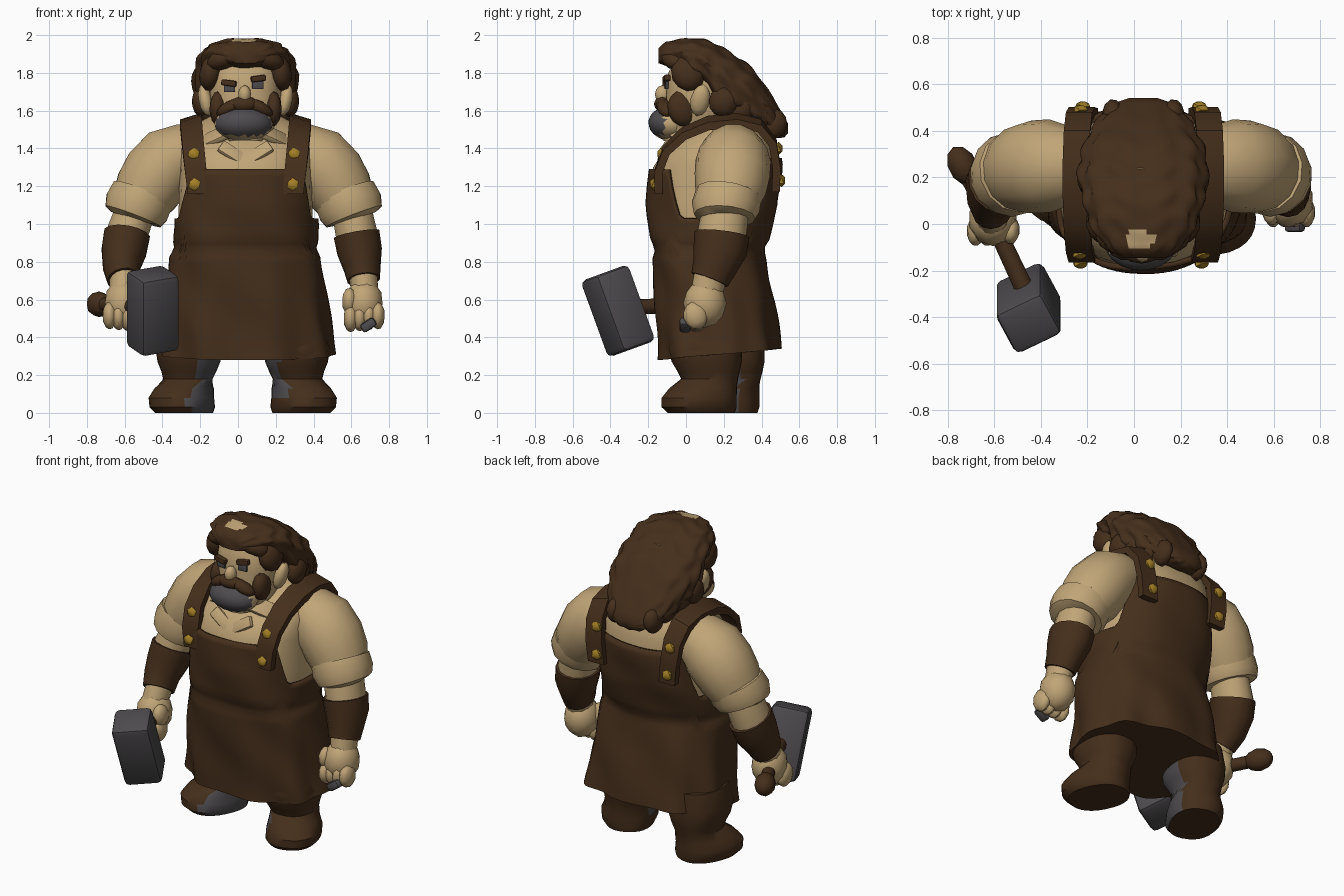
import bpy, bmesh, math
from math import sin, cos, pi, radians
from mathutils import Vector, Matrix, Euler

if "Cube" in bpy.data.objects:
    bpy.data.objects.remove(bpy.data.objects["Cube"])

CX = 0.04
SIDES = (("left", 1), ("right", -1))


def material(name, rgb):
    m = bpy.data.materials.new(name)
    m.use_nodes = True
    m.diffuse_color = (*rgb, 1)
    m.node_tree.nodes["Principled BSDF"].inputs["Base Color"].default_value = (*rgb, 1)
    return m


TAN = material("tan", (0.53, 0.375, 0.185))
BROWN = material("dark brown", (0.06, 0.028, 0.011))
GREY = material("iron grey", (0.075, 0.07, 0.075))
GOLD = material("brass", (0.38, 0.22, 0.02))


def finish(name, bm, mats, angle=40, rule=None):
    bmesh.ops.recalc_face_normals(bm, faces=bm.faces)
    bm.normal_update()
    if rule:
        for f in bm.faces:
            f.material_index = rule(f.calc_center_median(), f.normal)
    mesh = bpy.data.meshes.new(name)
    bm.to_mesh(mesh)
    bm.free()
    ob = bpy.data.objects.new(name, mesh)
    bpy.context.collection.objects.link(ob)
    for m in mats:
        mesh.materials.append(m)
    bpy.ops.object.select_all(action='DESELECT')
    ob.select_set(True)
    bpy.context.view_layer.objects.active = ob
    bpy.ops.object.shade_smooth_by_angle(angle=radians(angle))
    return ob


def oval(a, p):
    c, s = cos(a), sin(a)
    return (math.copysign(abs(c) ** (2 / p), c), math.copysign(abs(s) ** (2 / p), s))


def loft(name, rings, mats, n=20, p=2.0, wave=None, angle=40, rule=None):
    """Skin a list of (centre, u axis, v axis) oval rings and cap the ends."""
    bm = bmesh.new()
    rows = []
    for k, (c, u, v) in enumerate(rings):
        row = []
        for i in range(n):
            a = 2 * pi * (i + 0.5) / n
            x, y = oval(a, p)
            w = wave(a, k) if wave else 1
            row.append(bm.verts.new(Vector(c) + (Vector(u) * x + Vector(v) * y) * w))
        rows.append(row)
    for r, q in zip(rows, rows[1:]):
        for i in range(n):
            bm.faces.new((r[i], r[(i + 1) % n], q[(i + 1) % n], q[i]))
    bm.faces.new(rows[0])
    bm.faces.new(rows[-1])
    return finish(name, bm, mats, angle, rule)


def limb(name, pts, mat, wide=1.0, n=14, angle=40):
    """Tube through (x, y, z, radius) points, stretched front to back by wide."""
    ps = [Vector(q[:3]) for q in pts]
    rings = []
    for i, q in enumerate(pts):
        t = (ps[min(i + 1, len(ps) - 1)] - ps[max(i - 1, 0)]).normalized()
        side = Vector((0, 1, 0)) if abs(t.y) < 0.8 else Vector((0, 0, 1))
        u = t.cross(side).normalized()
        rings.append((ps[i], u * q[3], u.cross(t) * q[3] * wide))
    return loft(name, rings, [mat], n, angle=angle)


def placed(loc, rot, order='XYZ'):
    return Matrix.Translation(loc) @ Euler([radians(r) for r in rot], order).to_matrix().to_4x4()


def blob(name, loc, size, mats, rot=(0, 0, 0), detail=2, rule=None):
    bm = bmesh.new()
    bmesh.ops.create_icosphere(bm, subdivisions=detail, radius=1)
    bm.transform(placed(loc, rot) @ Matrix.Diagonal((*size, 1)))
    return finish(name, bm, mats, rule=rule)


def box(name, loc, size, mat, rot=(0, 0, 0), bevel=0.01, order='XYZ'):
    bm = bmesh.new()
    bmesh.ops.create_cube(bm, size=1)
    bm.transform(Matrix.Diagonal((*size, 1)))
    bmesh.ops.bevel(bm, geom=bm.edges[:], offset=bevel, segments=2, affect='EDGES', profile=0.5)
    bm.transform(placed(loc, rot, order))
    return finish(name, bm, [mat])


def table(rows, t):
    for a, b in zip(rows, rows[1:]):
        if t <= b[0]:
            f = max(0, (t - a[0]) / (b[0] - a[0]))
            return [p + (q - p) * f for p, q in zip(a[1:], b[1:])]
    return rows[-1][1:]


# Body profile: height, centre y, half width, half depth
BODY = [(0.3, 0.18, 0.45, 0.31), (0.6, 0.15, 0.41, 0.3), (0.83, 0.12, 0.385, 0.285),
        (0.87, 0.12, 0.36, 0.272), (0.91, 0.12, 0.37, 0.3), (1.1, 0.14, 0.365, 0.335),
        (1.3, 0.155, 0.36, 0.34), (1.4, 0.18, 0.36, 0.3), (1.5, 0.24, 0.33, 0.21),
        (1.57, 0.25, 0.2, 0.12)]

# Shirt torso, neck and collar
loft("shirt", [((CX, cy, z), (rx - 0.01, 0, 0), (0, ry - 0.01, 0))
               for z, cy, rx, ry in BODY[3:]], [TAN], n=32, p=2.45)
limb("neck", [(CX, 0.17, 1.4, 0.17), (CX, 0.12, 1.6, 0.14)], TAN)
for side, s in SIDES:
    box(side + "_collar", (CX + s * 0.14, -0.02, 1.47), (0.17, 0.035, 0.1), TAN, (-48, s * 22, s * 25))
    box(side + "_lapel", (CX + s * 0.07, -0.12, 1.375), (0.15, 0.03, 0.07), TAN, (-35, s * -32, s * 8))

# Apron: a wrapped sheet with high front and back bibs and low arm holes
bm = bmesh.new()
N, ROWS = 80, 28
grid = []
for i in range(N):
    a = 2 * pi * i / N
    x, y = oval(a, 2.45)
    t = min(1, max(0, (abs(cos(a)) - 0.76) / 0.14))
    top = (1.29 if y < 0 else 1.35) * (1 - t) + 1.03 * t
    hem = 0.31 + 0.03 * sin(a)
    col = []
    for j in range(ROWS + 1):
        z = hem + (top - hem) * j / ROWS
        cy, rx, ry = table(BODY, z)
        low = max(0, (0.85 - z) / 0.55)
        fold = 0.014 + 0.013 * low * sin(9 * a + 1) + 0.006 * sin(5 * a + 14 * z)
        col.append(bm.verts.new((CX + 0.012 * low + x * (rx + fold), cy + y * (ry + fold), z)))
    grid.append(col)
for i in range(N):
    p, q = grid[i], grid[(i + 1) % N]
    for j in range(ROWS):
        bm.faces.new((p[j], q[j], q[j + 1], p[j + 1]))
bm.faces.new([c[0] for c in grid])
apron = finish("apron", bm, [BROWN], 50)
solid = apron.modifiers.new("thickness", 'SOLIDIFY')
solid.thickness = 0.025

# Shoulder straps with brass studs
STRAP = [(-0.145, 1.16), (-0.145, 1.28), (-0.105, 1.39), (-0.01, 1.48), (0.12, 1.535), (0.27, 1.55),
         (0.39, 1.52), (0.46, 1.43), (0.48, 1.3), (0.475, 1.17)]
for side, s in SIDES:
    rings = []
    for i, (y, z) in enumerate(STRAP):
        y0, z0 = STRAP[max(i - 1, 0)]
        y1, z1 = STRAP[min(i + 1, len(STRAP) - 1)]
        nrm = Vector((0, z0 - z1, y1 - y0)).normalized()
        top = sin(pi * i / 9)
        rings.append(((CX + s * (0.25 + 0.04 * top), y, z),
                      (0.08, 0, -s * 0.025 * top), nrm * 0.03))
    loft(side + "_strap", rings, [BROWN], n=4, angle=30)
    for k, (y, z, dx) in enumerate([(-0.17, 1.21, 0.26), (-0.13, 1.37, 0.265),
                                    (0.505, 1.23, 0.25), (0.49, 1.4, 0.26)]):
        blob(f"{side}_stud_{k}", (CX - 0.01 + s * dx, y, z), (0.035, 0.024, 0.035), [GOLD], detail=1)

# Arms: sleeve, rolled cuff, forearm, bracer and fist
for side, s in SIDES:
    fwd, out = (0, 0) if s > 0 else (-0.08, 0.02)

    def at(x, y, z, r):
        return (0.03 + s * x, y, z, r)
    limb(side + "_sleeve", [at(0.2, 0.25, 1.4, 0.13), at(0.3, 0.25, 1.38, 0.16),
                            at(0.39, 0.25, 1.335, 0.19), at(0.46, 0.245, 1.26, 0.19),
                            at(0.51, 0.235, 1.18, 0.18), at(0.56, 0.22, 1.09, 0.15)], TAN, 1.05)
    limb(side + "_cuff", [at(0.53, 0.225, 1.17, 0.14), at(0.535, 0.225, 1.155, 0.172),
                          at(0.565, 0.21, 1.09, 0.178), at(0.585, 0.205, 1.04, 0.16),
                          at(0.588, 0.205, 1.03, 0.12)], TAN, 1.02, angle=30)
    ARM = [(0.57, 0.21, 1.08, 0.12), (0.598 + out, 0.19, 0.945, 0.125), (0.613 + out, 0.18 + fwd / 4, 0.86, 0.122),
           (0.627 + out, 0.15 + fwd / 2, 0.77, 0.1), (0.635, 0.125 + fwd * 0.8, 0.705, 0.088),
           (0.64, 0.11 + fwd, 0.64, 0.085)]
    limb(side + "_forearm", [at(x, y, z, r - 0.012) for x, y, z, r in ARM], TAN, 1.15)
    limb(side + "_bracer", [at(*q) for q in ARM[1:5]], BROWN, 1.17, angle=30)
    hx, hy = 0.03 + s * 0.635, 0.1 + fwd
    blob(side + "_palm", (hx, hy, 0.58), (0.105, 0.115, 0.13), [TAN])
    for k in range(4):
        blob(f"{side}_finger_{k}", (hx + s * (0.075 - 0.048 * k), hy - 0.05, 0.515 - 0.005 * k),
             (0.038, 0.065, 0.075), [TAN], (15, 0, 0))
    blob(side + "_thumb", (hx - s * 0.075, hy - 0.045, 0.59), (0.04, 0.06, 0.075), [TAN], (20, 0, 0))
box("left_hand_grip", (0.69, -0.005, 0.465), (0.085, 0.06, 0.05), GREY, (0, -35, 0), 0.015)

# Hammer
limb("hammer_handle", [(-0.72, 0.22, 0.575, 0.038), (-0.6, 0.0, 0.57, 0.038), (-0.46, -0.3, 0.56, 0.042)], BROWN)
blob("hammer_knob", (-0.735, 0.25, 0.575), (0.062, 0.09, 0.068), [BROWN], (0, 0, 27))
box("hammer_head", (-0.452, -0.36, 0.54), (0.225, 0.21, 0.43), GREY, (20, 0, 27), 0.03, 'ZYX')

# Legs and boots: height, centre x, centre y, half width, half depth
LEG = [(0, 0.31, 0.08, 0.14, 0.18), (0.03, 0.32, 0.07, 0.16, 0.2), (0.08, 0.325, 0.07, 0.16, 0.2),
       (0.13, 0.31, 0.09, 0.145, 0.18), (0.18, 0.29, 0.125, 0.13, 0.15), (0.22, 0.285, 0.12, 0.145, 0.165),
       (0.27, 0.285, 0.11, 0.165, 0.185), (0.34, 0.29, 0.1, 0.17, 0.195), (0.45, 0.28, 0.11, 0.15, 0.18)]
for side, s in SIDES:
    rings = []
    for z, x, y, rx, ry in LEG:
        turn = Matrix.Rotation(s * (radians(24) if z < 0.15 else 0.1), 3, 'Z')
        rings.append(((0.025 + s * x, y + (0 if s > 0 else 0.12), z),
                      turn @ Vector((rx, 0, 0)), turn @ Vector((0, ry, 0))))
    inner = Vector((-0.85 * s, -0.53, 0))
    limit, floor = (0.82, 0.07) if s > 0 else (0.68, 0)
    loft(side + "_leg", rings, [BROWN, GREY], n=28, p=2.3,
         rule=lambda c, n: int(n.dot(inner) > limit and floor < c.z < 0.4))

# Head and face
HEAD = [(1.44, 0.0, 0.09, 0.12), (1.5, 0.05, 0.15, 0.17), (1.6, 0.08, 0.18, 0.185),
        (1.7, 0.08, 0.19, 0.185), (1.8, 0.08, 0.185, 0.175), (1.9, 0.1, 0.15, 0.14)]
loft("head", [((CX, cy, z), (rx, 0, 0), (0, ry, 0)) for z, cy, rx, ry in HEAD], [TAN], n=24, p=2.4)
blob("nose", (CX - 0.005, -0.125, 1.685), (0.035, 0.04, 0.05), [TAN])
blob("chin_beard", (CX - 0.01, -0.085, 1.53), (0.155, 0.115, 0.09), [TAN, GREY], (-8, 0, 0), 3,
     lambda c, n: int(n.y < -0.3 and n.z > -0.8))
blob("moustache_middle", (CX - 0.01, -0.125, 1.635), (0.08, 0.045, 0.042), [BROWN])
for side, s in SIDES:
    blob(side + "_moustache", (CX - 0.005 + s * 0.08, -0.11, 1.615), (0.08, 0.045, 0.036), [BROWN], (0, s * 28, s * 15))
    blob(side + "_jaw_beard", (CX + s * 0.14, -0.015, 1.61), (0.05, 0.085, 0.1), [BROWN], (20, 0, s * 12))
    box(side + "_eyebrow", (CX - 0.01 + s * 0.078, -0.103, 1.758 + 0.012 * s), (0.08, 0.035, 0.032), BROWN, (0, s * -8, s * 8), 0.008)
    box(side + "_eye", (CX - 0.01 + s * 0.075, -0.103, 1.727 + 0.008 * s), (0.06, 0.014, 0.042), GREY, (0, 0, s * 6), 0.004)
    blob(side + "_ear", (CX + s * 0.212, 0.075, 1.655), (0.037, 0.052, 0.088), [TAN], (-12, s * 12, 0))
    blob(side + "_temple_lock", (CX + s * 0.185, 0.01, 1.8), (0.06, 0.09, 0.1), [BROWN], (25, s * -10, 0))
    blob(side + "_brow_lock", (CX + s * 0.115, -0.06, 1.875), (0.1, 0.07, 0.055), [BROWN], (0, s * 22, s * 20))
    for k in range(4):
        blob(f"{side}_curl_{k}", (CX + s * (0.235 - 0.035 * k), 0.2 + 0.085 * k, 1.65 - 0.04 * k),
             (0.05, 0.08, 0.085), [BROWN], (-35, 0, 0))

# Swept-back hair: y, underside, top, half width
HAIR = [(-0.145, 1.85, 1.93, 0.09), (-0.11, 1.84, 1.965, 0.15), (-0.03, 1.81, 1.98, 0.21),
        (0.04, 1.75, 1.985, 0.24), (0.11, 1.72, 1.975, 0.255), (0.16, 1.6, 1.955, 0.27),
        (0.25, 1.55, 1.9, 0.275), (0.35, 1.51, 1.83, 0.25), (0.45, 1.46, 1.69, 0.195),
        (0.52, 1.46, 1.57, 0.12), (0.54, 1.48, 1.53, 0.06)]
rings = []
for k in range(35):
    y = -0.145 + 0.685 * k / 34
    zb, zt, hw = table(HAIR, y)
    rings.append(((CX, y, (zb + zt) / 2), (hw, 0, 0), (0, 0, (zt - zb) / 2)))


def hair_colour(c, n):
    if n.z < -0.8 and 0.2 < c.y < 0.4:
        return 1
    return 2 if n.z > 0 and (c.x - 0.025) ** 2 + ((c.y + 0.065) * 1.6) ** 2 < 0.004 else 0


loft("hair", rings, [BROWN, GREY, TAN], n=60, p=2.2, angle=50, rule=hair_colour,
     wave=lambda a, k: 1 + 0.025 * sin(11 * a + 0.5 * sin(k * 0.6)) + 0.035 * sin(k * 1.1 + 2 * sin(5 * a)))
